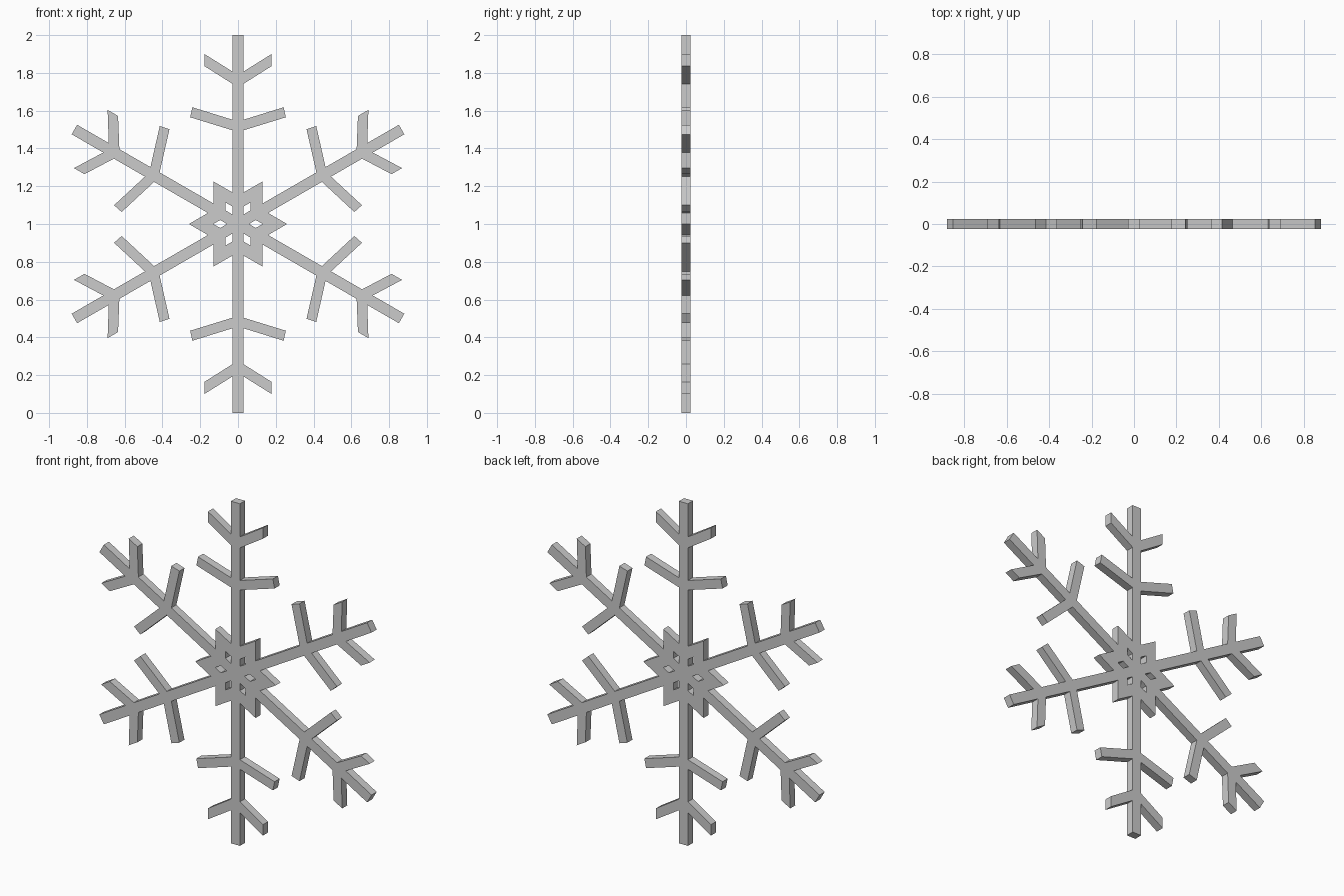
import bpy
from math import cos, sin, pi

if "Cube" in bpy.data.objects:
    bpy.data.objects.remove(bpy.data.objects["Cube"])

HALF_DEPTH = 0.0235
W = 0.029  # half width of an arm

# Half of one arm (distance along arm, sideways), from tip to the star point
half_arm = [
    (1.0, W),
    (0.807, W), (0.90, 0.178), (0.836, 0.178), (0.742, W),      # outer twig
    (0.552, W), (0.618, 0.242), (0.565, 0.253), (0.496, W),     # inner twig
    (0.167, W),                                                 # star valley
]
star_tip = (0.26 * cos(pi / 6), 0.26 * sin(pi / 6))
diamond = [(0.058, 0), (0.0945, -0.021), (0.131, 0), (0.0945, 0.021)]


def turn(p, a):
    return (p[0] * cos(a) - p[1] * sin(a), p[0] * sin(a) + p[1] * cos(a))


def add_loop(curve, points):
    s = curve.splines.new('POLY')
    s.points.add(len(points) - 1)
    for sp, (x, y) in zip(s.points, points):
        sp.co = (x, y, 0, 1)
    s.use_cyclic_u = True


curve = bpy.data.curves.new("snowflake_profile", 'CURVE')
curve.dimensions = '2D'
curve.fill_mode = 'BOTH'
curve.extrude = HALF_DEPTH

# Outer outline: mirrored arm repeated six times
arm = [(u, -v) for u, v in reversed(half_arm)] + half_arm + [star_tip]
add_loop(curve, [turn(p, pi / 6 + k * pi / 3) for k in range(6) for p in arm])

# Diamond holes between the arms
for k in range(6):
    add_loop(curve, [turn(p, k * pi / 3) for p in diamond])

# Stand it upright and turn it into a mesh
flake = bpy.data.objects.new("snowflake", curve)
bpy.context.collection.objects.link(flake)
flake.rotation_euler = (pi / 2, 0, 0)
flake.location = (0, 0, 1)
bpy.context.view_layer.objects.active = flake
flake.select_set(True)
bpy.ops.object.convert(target='MESH')
flake = bpy.context.object
flake.name = "snowflake"

# Weld the seams, flat shading
bpy.ops.object.mode_set(mode='EDIT')
bpy.ops.mesh.select_all(action='SELECT')
bpy.ops.mesh.remove_doubles(threshold=0.0001)
bpy.ops.mesh.normals_make_consistent(inside=False)
bpy.ops.object.mode_set(mode='OBJECT')
bpy.ops.object.shade_flat()
